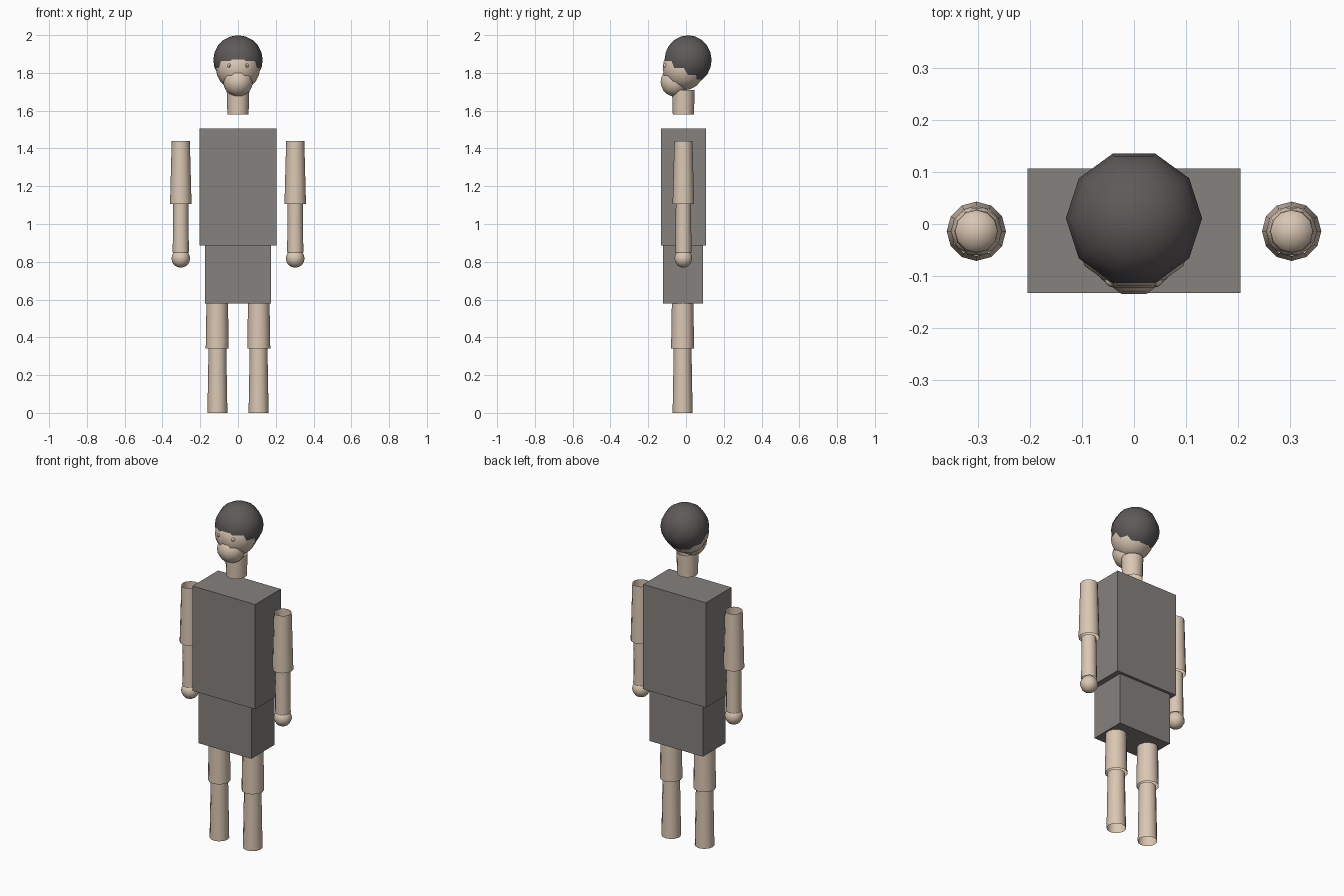
import bpy
import bmesh
from math import sin, cos, pi

cube = bpy.data.objects.get("Cube")
if cube:
    bpy.data.objects.remove(cube, do_unlink=True)


def material(name, rgb):
    m = bpy.data.materials.new(name)
    m.use_nodes = True
    m.diffuse_color = (*rgb, 1)
    m.node_tree.nodes["Principled BSDF"].inputs["Base Color"].default_value = (*rgb, 1)
    return m


SKIN = material("skin", (0.70, 0.57, 0.45))
CLOTH = material("grey cloth", (0.235, 0.22, 0.205))
HAIR = material("dark hair", (0.115, 0.102, 0.102))


def finish(name, bm, mat, smooth):
    bmesh.ops.recalc_face_normals(bm, faces=bm.faces)
    for f in bm.faces:
        f.smooth = smooth
    me = bpy.data.meshes.new(name)
    bm.to_mesh(me)
    bm.free()
    me.materials.append(mat)
    ob = bpy.data.objects.new(name, me)
    bpy.context.collection.objects.link(ob)
    return ob


def lathe(name, profile, n, loc, mat):
    """Spin (radius, z) points about the upright axis; a zero radius is a pole."""
    bm = bmesh.new()
    rings = []
    for r, z in profile:
        count = n if r > 1e-6 else 1
        rings.append([bm.verts.new((r * cos(2 * pi * i / n), r * sin(2 * pi * i / n), z))
                      for i in range(count)])
    for a, b in zip(rings, rings[1:]):
        for i in range(n):
            j = (i + 1) % n
            corners = [a[i % len(a)], a[j % len(a)], b[j % len(b)], b[i % len(b)]]
            bm.faces.new(list(dict.fromkeys(corners)))
    ob = finish(name, bm, mat, True)
    ob.location = loc
    return ob


def tube(name, x, y, z0, z1, r0, r1, mat=SKIN):
    """Open-ended tapered limb."""
    return lathe(name, [(r0, z0), (r1, z1)], 12, (x, y, 0), mat)


def ball(name, loc, r, mat=SKIN, n=10):
    arc = [-pi / 2 + pi * k / n for k in range(n + 1)]
    return lathe(name, [(r * cos(a), r * sin(a)) for a in arc], n, loc, mat)


def box(name, x, y0, y1, z0, z1, mat):
    bm = bmesh.new()
    bmesh.ops.create_cube(bm, size=1)
    for v in bm.verts:
        v.co = (2 * x * v.co.x,
                y1 if v.co.y > 0 else y0,
                z1 if v.co.z > 0 else z0)
    return finish(name, bm, mat, False)


# Body
box("torso", 0.205, -0.133, 0.107, 0.885, 1.505, CLOTH)
box("pelvis", 0.174, -0.123, 0.091, 0.58, 0.885, CLOTH)

# Head: the hair ball overlaps the skull, leaving a sloping hairline
tube("neck", 0, -0.014, 1.58, 1.71, 0.056, 0.060)
ball("skull", (0, -0.012, 1.825), 0.117)
ball("hair", (0, 0.011, 1.868), 0.131, HAIR)
ball("jaw", (0, -0.06, 1.753), 0.078)

# Limbs and eyes, once per side
for side, s in (("left", 1), ("right", -1)):
    tube(side + "_upper_arm", 0.303 * s, -0.014, 1.105, 1.44, 0.057, 0.048)
    tube(side + "_lower_arm", 0.303 * s, -0.014, 0.85, 1.105, 0.043, 0.040)
    ball(side + "_hand", (0.303 * s, -0.014, 0.818), 0.049)
    tube(side + "_upper_leg", 0.11 * s, -0.018, 0.34, 0.58, 0.061, 0.057)
    tube(side + "_lower_leg", 0.109 * s, -0.018, 0.0, 0.34, 0.053, 0.047)
    ball(side + "_eye", (0.044 * s, -0.108, 1.838), 0.012)
    ball(side + "_pupil", (0.044 * s, -0.117, 1.838), 0.004, HAIR)
